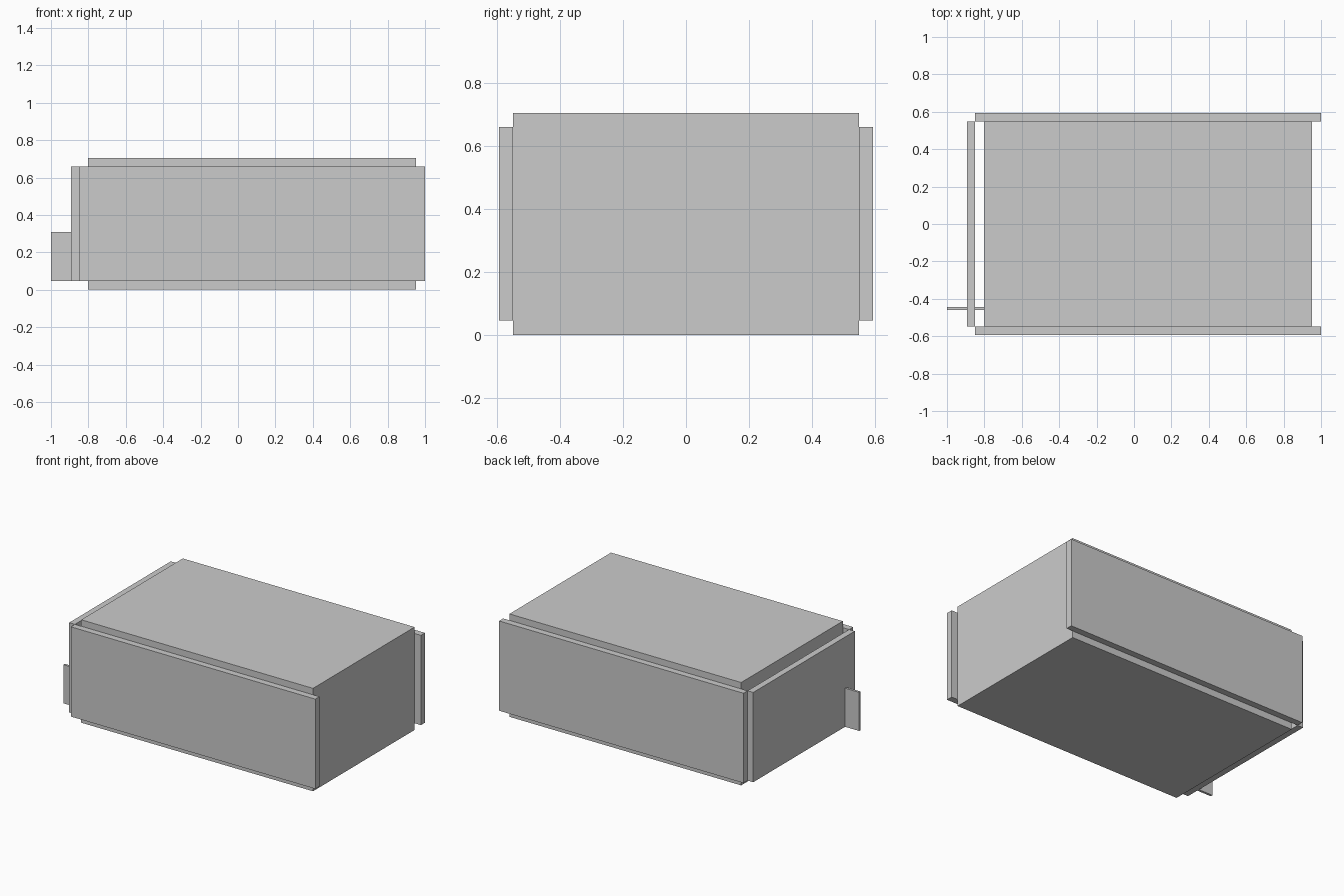
import bpy

if "Cube" in bpy.data.objects:
    bpy.data.objects.remove(bpy.data.objects["Cube"])

grey = bpy.data.materials.new("light_grey")
grey.diffuse_color = (0.6, 0.6, 0.6, 1)
grey.use_nodes = True
grey.node_tree.nodes["Principled BSDF"].inputs["Base Color"].default_value = grey.diffuse_color


def box(name, x, y, z):
    """Box spanning the given (min, max) range on each axis."""
    spans = (x, y, z)
    bpy.ops.mesh.primitive_cube_add(size=1, location=[(a + b) / 2 for a, b in spans])
    ob = bpy.context.object
    ob.name = name
    ob.scale = [b - a for a, b in spans]
    bpy.ops.object.transform_apply(location=False, rotation=False, scale=True)
    ob.data.materials.append(grey)
    return ob


HALF = 0.549            # half depth of the body
OUT = 0.593             # outer face of the side panels
PANEL_Z = (0.046, 0.66)

# Main block
box("body", (-0.802, 0.952), (-HALF, HALF), (0, 0.704))

# Long panels on the front and back
box("front_panel", (-0.85, 1.0), (-OUT, -HALF), PANEL_Z)
box("back_panel", (-0.85, 1.0), (HALF, OUT), PANEL_Z)

# End panel, standing clear of the body
box("end_panel", (-0.893, -0.85), (-HALF, HALF), PANEL_Z)

# Thin tab passing through the end panel to the body
box("tab", (-1.0, -0.802), (-0.46, -0.444), (0.046, 0.31))
